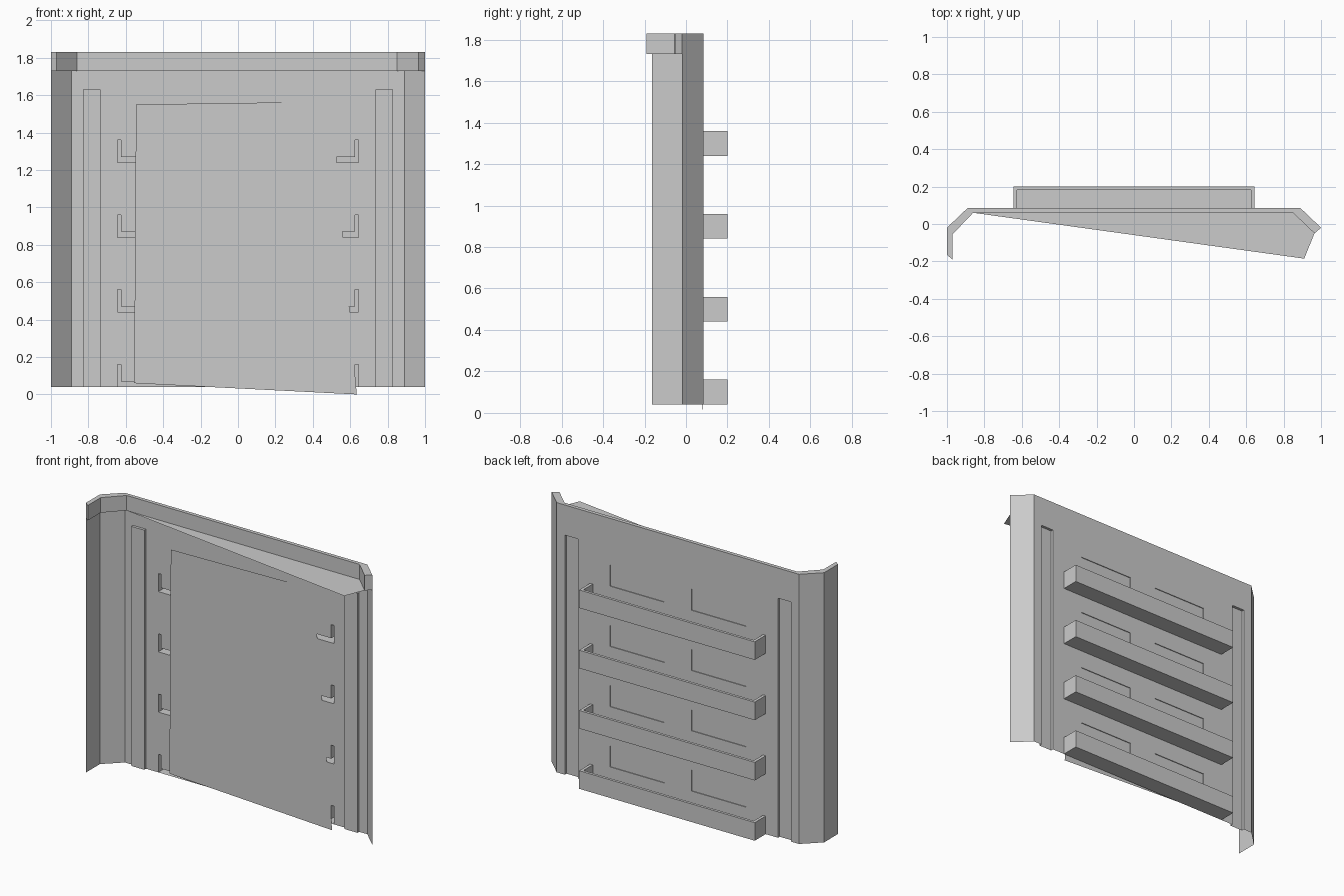
import bpy

if "Cube" in bpy.data.objects:
    bpy.data.objects.remove(bpy.data.objects["Cube"])

Y = 0.085            # back panel plane
BOTTOM, TOP = 0.04, 1.83
CAP = 1.73           # underside of the cap strip
RAIL_Z = [0.04 + 0.4 * i for i in range(4)]


class Part:
    """Collects faces and turns them into a mesh object."""
    def __init__(self, name):
        self.name, self.v, self.f = name, [], []

    def face(self, *pts):
        n = len(self.v)
        self.v += pts
        self.f.append(list(range(n, n + len(pts))))

    def wall(self, path, z0, z1):
        for (ax, ay), (bx, by) in zip(path, path[1:]):
            self.face((ax, ay, z0), (bx, by, z0), (bx, by, z1), (ax, ay, z1))

    def rim(self, outer, inner, z):
        for a, b, c, d in zip(outer, outer[1:], inner[1:], inner):
            self.face(*[(p[0], p[1], z) for p in (a, b, c, d)])

    def dent(self, rect, depth):
        # shallow pressed area pushed towards the front
        x0, x1, z0, z1 = rect
        y = Y - depth
        self.face((x0, y, z0), (x1, y, z0), (x1, y, z1), (x0, y, z1))
        ring = [(x0, z0), (x0, z1), (x1, z1), (x1, z0)]
        for a, b in zip(ring, ring[1:]):
            self.face((a[0], Y, a[1]), (b[0], Y, b[1]), (b[0], y, b[1]), (a[0], y, a[1]))
        if z0 > BOTTOM:
            self.face((x0, Y, z0), (x1, Y, z0), (x1, y, z0), (x0, y, z0))

    def build(self):
        me = bpy.data.meshes.new(self.name)
        me.from_pydata(self.v, [], self.f)
        ob = bpy.data.objects.new(self.name, me)
        bpy.context.collection.objects.link(ob)
        return ob


# Back panel: grid of cells with openings for ribs, pockets and tray slits
ribs = [(-0.83, -0.735, BOTTOM, 1.63), (0.735, 0.83, BOTTOM, 1.63)]
pockets, slits = [], []
for z in RAIL_Z:
    pockets += [(-0.5, -0.1, z + 0.14, z + 0.28), (0.1, 0.5, z + 0.14, z + 0.28)]
    slits += [(-0.645, 0.645, z, z + 0.03),
              (-0.645, -0.625, z, z + 0.12), (0.625, 0.645, z, z + 0.12)]
openings = ribs + pockets + slits
xs = sorted({-0.89, 0.89} | {round(v, 4) for r in openings for v in r[:2]})
zs = sorted({BOTTOM, TOP} | {round(v, 4) for r in openings for v in r[2:]})
panel = Part("back_panel")
for x0, x1 in zip(xs, xs[1:]):
    for z0, z1 in zip(zs, zs[1:]):
        cx, cz = (x0 + x1) / 2, (z0 + z1) / 2
        if not any(r[0] < cx < r[1] and r[2] < cz < r[3] for r in openings):
            panel.face((x0, Y, z0), (x1, Y, z0), (x1, Y, z1), (x0, Y, z1))
for r in ribs:
    panel.dent(r, 0.018)
for r in pockets:
    panel.dent(r, 0.005)
panel.build()

# Folded side wings: the left one has an extra flange
wings = Part("side_wings")
wings.wall([(-1, -0.165), (-1, -0.02), (-0.89, Y)], BOTTOM, TOP)
wings.wall([(0.89, Y), (1, -0.02)], BOTTOM, TOP)
wings.build()

# Cap strip along the top edge, with a wedge plate underneath
outer = [(-1, -0.165), (-1, -0.02), (-0.89, Y), (0.89, Y), (1, -0.02)]
inner = [(-0.97, -0.19), (-0.97, -0.055), (-0.86, 0.06), (0.85, 0.06), (0.965, -0.05)]
cap = Part("top_cap")
cap.wall(inner, CAP, TOP)
cap.wall([outer[0], inner[0]], CAP, TOP)
cap.wall([outer[-1], inner[-1]], CAP, TOP)
cap.rim(outer, inner, TOP)
cap.rim(outer, inner, CAP)
cap.face(*[(x, y, CAP) for x, y in inner[2:] + [(0.91, -0.185)]])
cap.build()

# Rear trays, open on top and towards the panel
for i, z in enumerate(RAIL_Z):
    o = [(-0.645, Y), (-0.645, 0.2), (0.645, 0.2), (0.645, Y)]
    n = [(-0.625, Y), (-0.625, 0.182), (0.625, 0.182), (0.625, Y)]
    tray = Part(f"rear_tray_{i + 1}")
    tray.wall(o, z, z + 0.12)
    tray.wall(n, z + 0.03, z + 0.12)
    tray.rim(o, n, z + 0.12)
    tray.face(*[(x, y, z) for x, y in o])
    tray.face(*[(x, y, z + 0.03) for x, y in n])
    tray.build()

# Crooked front sheet
sheet = Part("front_sheet")
sheet.face((-0.555, 0.074, 0.06), (0.635, 0.08, 0.0), (0.5, 0.078, 1.565), (-0.545, 0.074, 1.55))
sheet.build()
